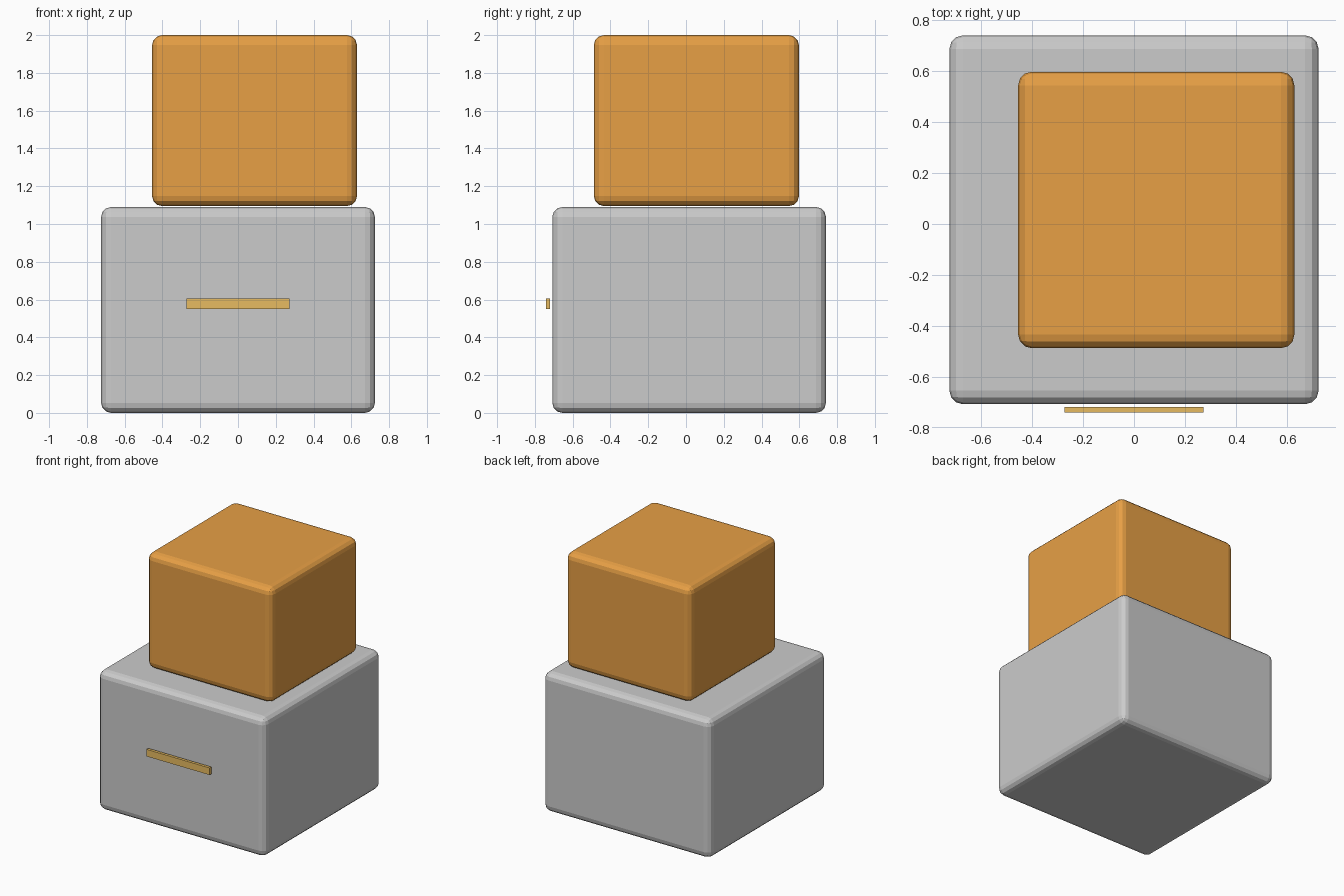
import bpy

if "Cube" in bpy.data.objects:
    bpy.data.objects.remove(bpy.data.objects["Cube"])


def box(name, lo, hi, bevel=0.0, color=None):
    """Axis-aligned box between two corners, with optional rounded edges."""
    center = [(a + b) / 2 for a, b in zip(lo, hi)]
    bpy.ops.mesh.primitive_cube_add(size=1, location=center)
    ob = bpy.context.object
    ob.name = name
    ob.scale = [b - a for a, b in zip(lo, hi)]
    bpy.ops.object.transform_apply(location=False, rotation=False, scale=True)
    if bevel:
        mod = ob.modifiers.new("rounded_edges", "BEVEL")
        mod.width = bevel
        mod.segments = 3
    if color:
        mat = bpy.data.materials.new(name + "_color")
        mat.diffuse_color = color
        mat.use_nodes = True
        mat.node_tree.nodes["Principled BSDF"].inputs["Base Color"].default_value = mat.diffuse_color
        ob.data.materials.append(mat)
    return ob


# Large grey box at the bottom
box("lower_box", (-0.725, -0.708, 0.0), (0.725, 0.741, 1.09), 0.053)

# Smaller orange box, stacked off-centre
box("upper_box", (-0.455, -0.488, 1.095), (0.63, 0.598, 2.0), 0.053,
    (0.8, 0.35, 0.06, 1))

# Thin strip just in front of the lower box
box("front_strip", (-0.273, -0.741, 0.55), (0.273, -0.719, 0.605), 0,
    (0.8, 0.5, 0.12, 1))
